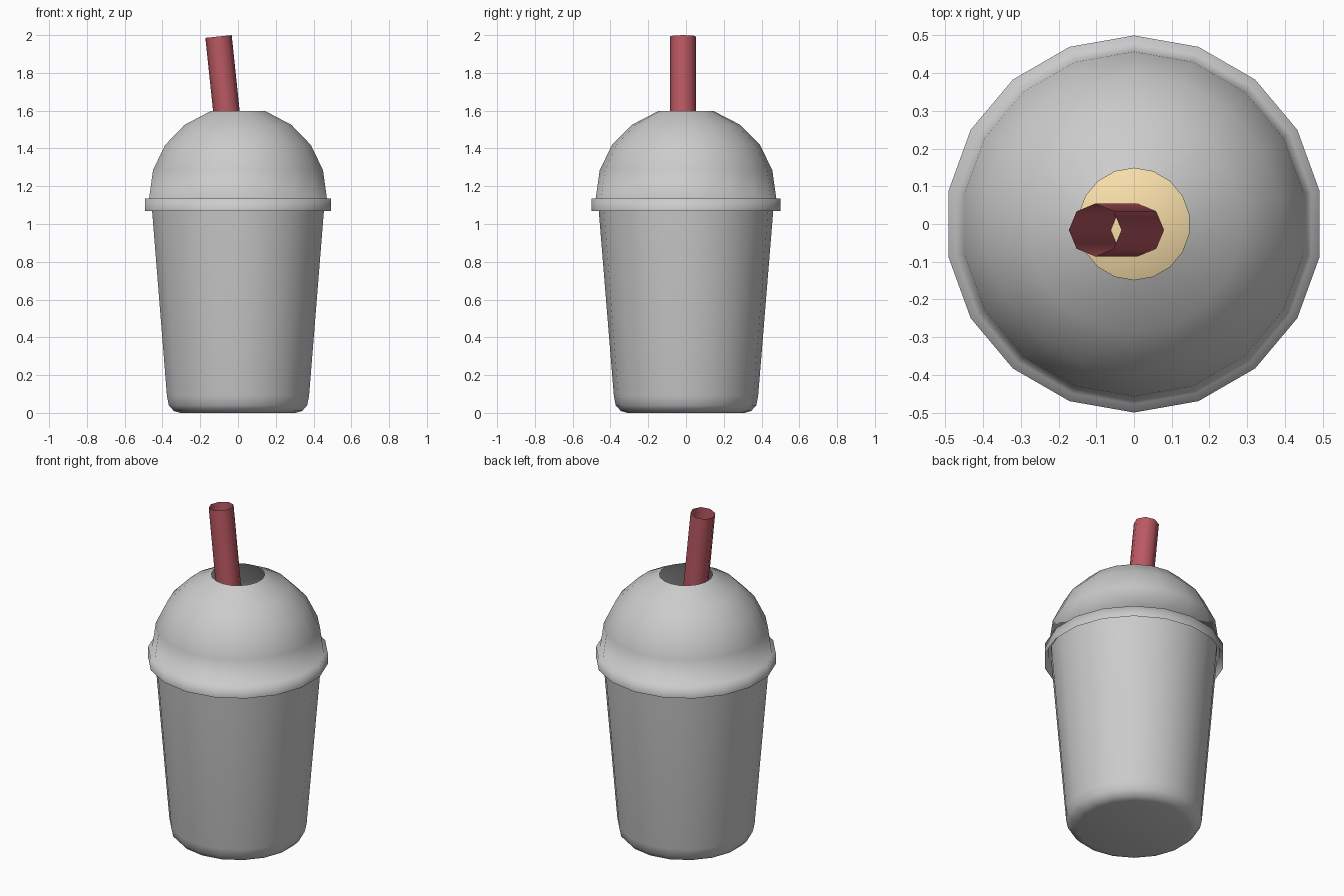
import bpy, bmesh, math
from math import radians, sin, cos

if "Cube" in bpy.data.objects:
    bpy.data.objects.remove(bpy.data.objects["Cube"])


def lathe(name, profile, sides, offset=0.0, cap_start=False, cap_end=False, color=None):
    """Revolve (radius, z) points about z, optionally capping the ends."""
    bm = bmesh.new()
    rings = []
    for r, z in profile:
        ring = []
        for i in range(sides):
            a = offset + 2 * math.pi * i / sides
            ring.append(bm.verts.new((r * cos(a), r * sin(a), z)))
        rings.append(ring)
    for low, high in zip(rings, rings[1:]):
        for i in range(sides):
            j = (i + 1) % sides
            bm.faces.new((low[i], low[j], high[j], high[i]))
    if cap_start:
        bm.faces.new(rings[0][::-1])
    if cap_end:
        bm.faces.new(rings[-1])
    for f in bm.faces:
        f.smooth = True
    mesh = bpy.data.meshes.new(name)
    bm.to_mesh(mesh)
    bm.free()
    obj = bpy.data.objects.new(name, mesh)
    bpy.context.collection.objects.link(obj)
    if color:
        mat = bpy.data.materials.new(name + "_material")
        mat.diffuse_color = (*color, 1)
        mat.use_nodes = True
        mat.node_tree.nodes["Principled BSDF"].inputs["Base Color"].default_value = mat.diffuse_color
        mesh.materials.append(mat)
    return obj


SIDES, TURN = 18, radians(10)

# Tapered cup with a rounded base
lathe("cup", [(0.31, 0), (0.345, 0.01), (0.372, 0.04), (0.382, 0.09), (0.466, 1.12)],
      SIDES, TURN, cap_start=True)

# Domed lid: open skirt, ledge, dome and round straw hole
lathe("lid", [(0.5, 1.07), (0.5, 1.135), (0.478, 1.135), (0.457, 1.285),
              (0.392, 1.418), (0.287, 1.525), (0.148, 1.597)], SIDES, TURN)

# Drink inside the cup, seen through the hole
lathe("drink", [(0.33, 0.03), (0.367, 0.09), (0.438, 0.93)], SIDES, TURN,
      cap_start=True, cap_end=True, color=(0.95, 0.74, 0.4))

# Leaning open straw
tilt = radians(6)
straw = lathe("straw", [(0.07, -1.15), (0.07, 0)], 8, color=(0.5, 0.1, 0.125))
straw.location = (-0.103, -0.016, 2 - 0.07 * sin(tilt))
straw.rotation_euler = (0, -tilt, 0)
